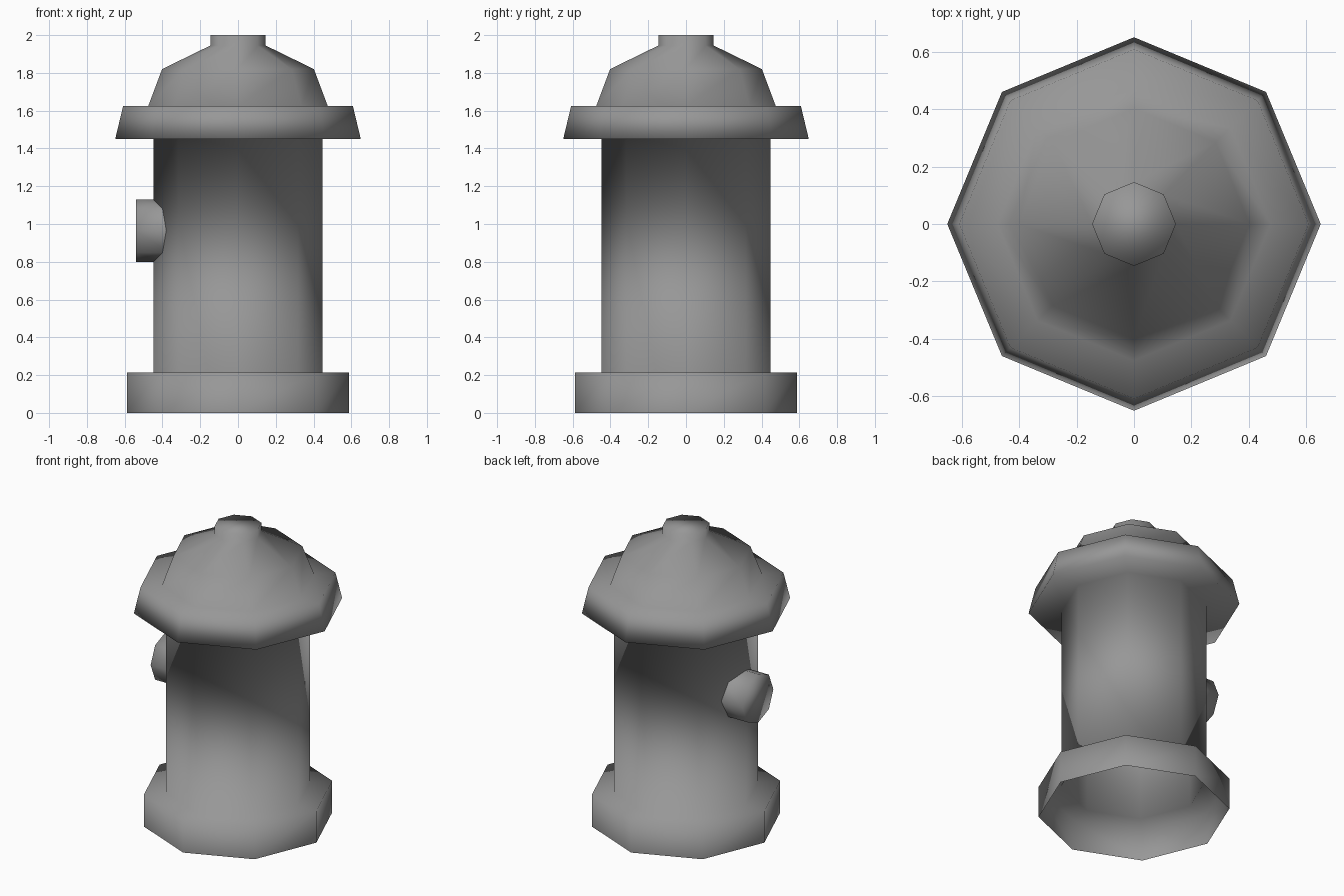
import bpy, bmesh, math
from mathutils import Matrix

cube = bpy.data.objects.get("Cube")
if cube:
    bpy.data.objects.remove(cube, do_unlink=True)

SIDES = 8

# Single painted-metal colour
metal = bpy.data.materials.new("grey_metal")
metal.use_nodes = True
grey = (0.31, 0.31, 0.31, 1.0)
metal.diffuse_color = grey
metal.node_tree.nodes["Principled BSDF"].inputs["Base Color"].default_value = grey


def lathe(name, profile, matrix=Matrix()):
    """Turn a (radius, height) profile around z, closing only its last ring."""
    bm = bmesh.new()
    rings = []
    for radius, height in profile:
        angles = [math.tau * i / SIDES for i in range(SIDES)]
        rings.append([bm.verts.new((radius * math.cos(a), radius * math.sin(a), height))
                      for a in angles])
    for low, high in zip(rings, rings[1:]):
        for i in range(SIDES):
            j = (i + 1) % SIDES
            bm.faces.new((low[i], low[j], high[j], high[i]))
    bm.faces.new(rings[-1])
    for face in bm.faces:
        face.smooth = True
    bm.transform(matrix)
    mesh = bpy.data.meshes.new(name)
    bm.to_mesh(mesh)
    bm.free()
    mesh.materials.append(metal)
    obj = bpy.data.objects.new(name, mesh)
    bpy.context.collection.objects.link(obj)
    return obj


# Hollow shell, open underneath: foot, barrel, brim, bonnet and top nut
foot = [(0.588, 0.0), (0.588, 0.215)]
barrel = [(0.448, 0.215), (0.448, 1.45)]
brim = [(0.65, 1.45), (0.608, 1.625)]
bonnet = [(0.475, 1.625), (0.402, 1.82), (0.146, 1.945)]
top_nut = [(0.146, 2.0)]
lathe("hydrant_shell", foot + barrel + brim + bonnet + top_nut)

# Side outlet pointing to -x, its inner end buried in the barrel
outward = Matrix.Translation((0, 0, 0.965)) @ Matrix.Rotation(-math.pi / 2, 4, "Y")
lathe("side_outlet", [(0.165, 0.36), (0.165, 0.54)], outward)
